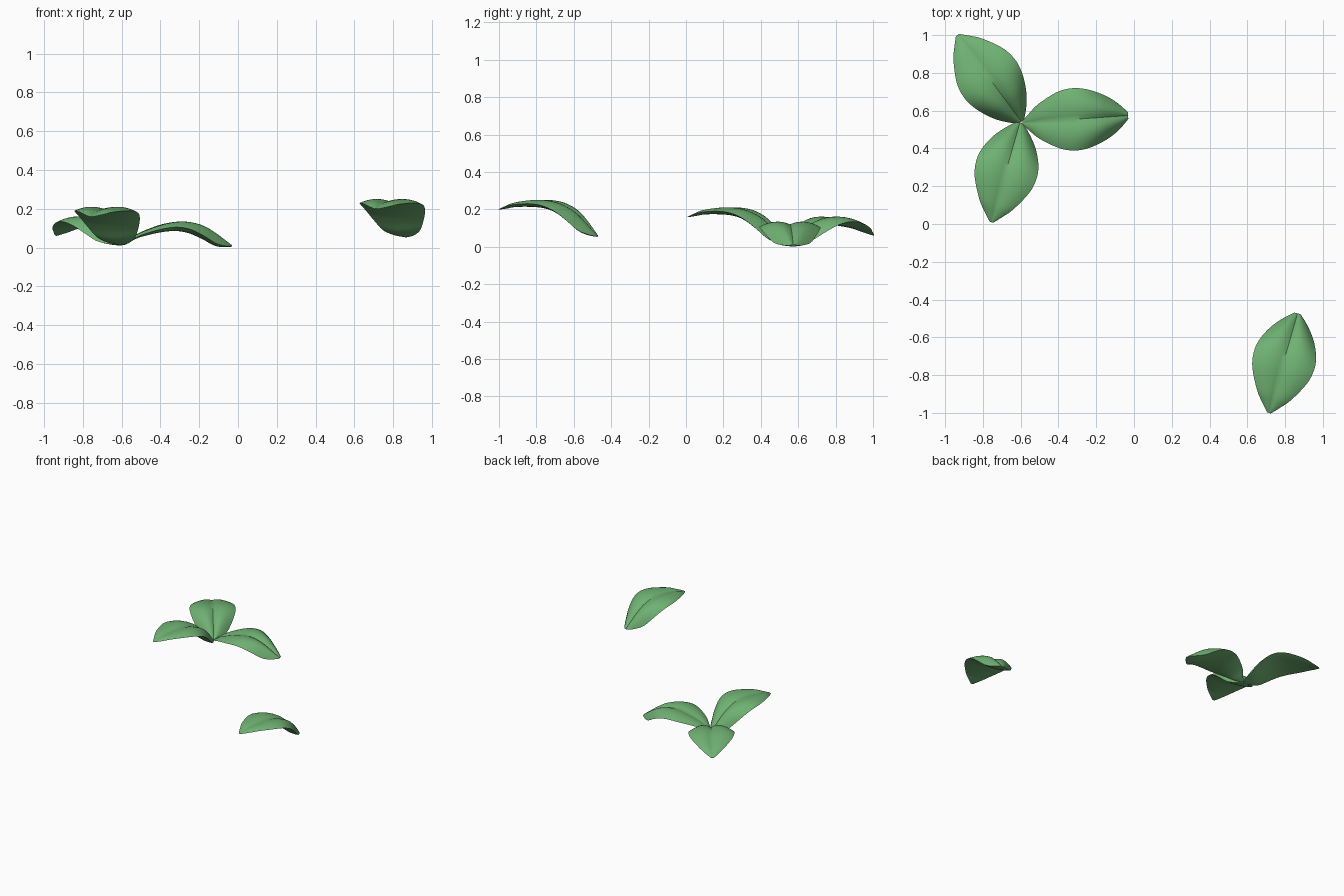
import bpy, bmesh, math
from mathutils import Matrix, Vector

if "Cube" in bpy.data.objects:
    bpy.data.objects.remove(bpy.data.objects["Cube"])

# Leaf profile along its length: distance, half width, height of midrib, lobe, edge
ROWS = [
    (0.00, 0.010, 0.000, 0.001, -0.001),
    (0.04, 0.050, 0.025, 0.029, 0.020),
    (0.09, 0.094, 0.050, 0.059, 0.046),
    (0.19, 0.149, 0.084, 0.096, 0.076),
    (0.27, 0.165, 0.099, 0.112, 0.085),
    (0.34, 0.157, 0.095, 0.110, 0.072),
    (0.41, 0.132, 0.074, 0.090, 0.038),
    (0.47, 0.100, 0.043, 0.055, 0.002),
    (0.52, 0.060, 0.012, 0.020, -0.011),
    (0.56, 0.018, -0.010, -0.008, -0.013),
]
STEPS, HALF = 4, 8
BELLY = 0.12      # how far the underside bulges below the edges, per half width


def smooth_rows():
    """Catmull-Rom interpolation of the profile rows."""
    out = []
    n = len(ROWS)
    for i in range(n - 1):
        p = [ROWS[min(max(i + k, 0), n - 1)] for k in (-1, 0, 1, 2)]
        for j in range(STEPS):
            t = j / STEPS
            out.append([0.5 * (2 * b + (c - a) * t + (2 * a - 5 * b + 4 * c - d) * t * t
                               + (3 * b - a - 3 * c + d) * t ** 3) for a, b, c, d in zip(*p)])
    out.append(list(ROWS[-1]))
    return out


green = bpy.data.materials.new("leaf_green")
green.diffuse_color = (0.16, 0.44, 0.17, 1)
green.use_nodes = True
green.node_tree.nodes["Principled BSDF"].inputs["Base Color"].default_value = green.diffuse_color


def leaf(name, base, azimuth, tilt, scale=1.0):
    bm = bmesh.new()
    rings = []
    for d, w, mid, lobe, edge in smooth_rows():
        ring = []
        # top: arched lobe on each side of a grooved midrib
        for k in range(-HALF, HALF + 1):
            s = abs(k) / HALF
            z = mid * (1 - s) * (1 - 2 * s) + lobe * 4 * s * (1 - s) + edge * s * (2 * s - 1)
            ring.append(bm.verts.new((d, w * k / HALF, z)))
        # underside: plain shallow belly from edge to edge
        for k in range(HALF - 1, -HALF, -1):
            s = abs(k) / HALF
            ring.append(bm.verts.new((d, w * k / HALF, edge - BELLY * w * (1 - s * s))))
        rings.append(ring)
    n = len(rings[0])
    for a, b in zip(rings, rings[1:]):
        for k in range(n):
            m = (k + 1) % n
            bm.faces.new((a[k], b[k], b[m], a[m]))
    bm.faces.new(rings[0])
    bm.faces.new(rings[-1])
    bmesh.ops.recalc_face_normals(bm, faces=bm.faces[:])
    bm.transform(Matrix.Translation(Vector(base))
                 @ Matrix.Rotation(math.radians(azimuth), 4, 'Z')
                 @ Matrix.Rotation(math.radians(-tilt), 4, 'Y')
                 @ Matrix.Scale(scale, 4))
    mesh = bpy.data.meshes.new(name)
    bm.to_mesh(mesh)
    bm.free()
    mesh.materials.append(green)
    ob = bpy.data.objects.new(name, mesh)
    bpy.context.collection.objects.link(ob)
    bpy.ops.object.select_all(action='DESELECT')
    ob.select_set(True)
    bpy.context.view_layer.objects.active = ob
    bpy.ops.object.shade_smooth_by_angle(angle=math.radians(40))


# Three-leaf cluster: one leaf points its blunt tip outwards, two point it to the centre
leaf("leaf_right", (-0.59, 0.535, 0.02), 4, 0)
leaf("leaf_back", (-0.935, 1.0, 0.063), -53.5, -3.5, 1.02)
leaf("leaf_front", (-0.755, 0.01, 0.16), 74, -13.5, 1.01)
# Single loose leaf
leaf("leaf_loose", (0.715, -1.0, 0.20), 74, -13.5, 1.01)
